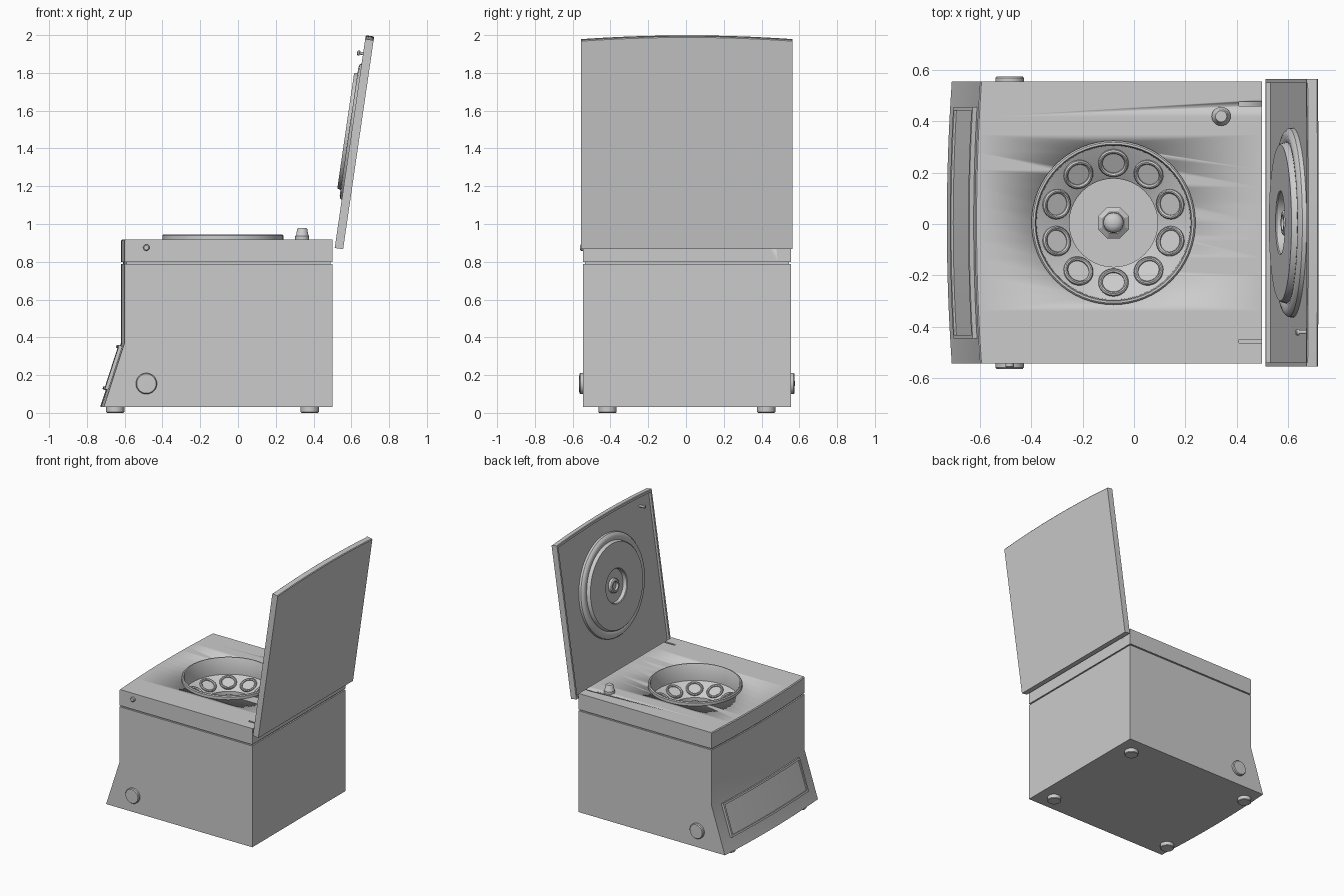
import bpy, bmesh
from math import radians, sin, cos, pi
from mathutils import Matrix, Vector

if "Cube" in bpy.data.objects:
    bpy.data.objects.remove(bpy.data.objects["Cube"])

YC = 0.005                      # centre line of the machine
BOWL = Matrix.Translation((-0.08, YC, 0))


def finish(name, bm, mat=None, angle=35):
    bmesh.ops.recalc_face_normals(bm, faces=bm.faces)
    me = bpy.data.meshes.new(name)
    bm.to_mesh(me)
    bm.free()
    if mat:
        me.transform(mat)
    ob = bpy.data.objects.new(name, me)
    bpy.context.collection.objects.link(ob)
    bpy.ops.object.select_all(action='DESELECT')
    ob.select_set(True)
    bpy.context.view_layer.objects.active = ob
    bpy.ops.object.shade_smooth_by_angle(angle=radians(angle))
    return ob


def loft(name, prof, y0, y1, mat=None, n=16):
    """Extrude an xz profile along y; each point (x, z, bx, bz) bulges mid-width."""
    bm = bmesh.new()
    rows = []
    for i in range(n + 1):
        y = y0 + (y1 - y0) * i / n
        k = 1 - (y / 0.56) ** 2
        rows.append([bm.verts.new((x + bx * k, y, z + bz * k)) for x, z, bx, bz in prof])
    c = len(prof)
    for a, b in zip(rows, rows[1:]):
        for j in range(c):
            bm.faces.new((a[j], a[(j + 1) % c], b[(j + 1) % c], b[j]))
    bm.faces.new(rows[0])
    bm.faces.new(rows[-1])
    return finish(name, bm, mat or Matrix.Translation((0, YC, 0)))


def lathe(name, prof, mat=None, n=48, angle=35):
    """Spin an (r, z) profile around z; r = 0 closes to a point."""
    bm = bmesh.new()
    rings = []
    for r, z in prof:
        count = n if r else 1
        rings.append([bm.verts.new((r * cos(2 * pi * i / n), r * sin(2 * pi * i / n), z))
                      for i in range(count)])
    for a, b in zip(rings, rings[1:]):
        for i in range(n):
            j = (i + 1) % n
            if len(a) == 1:
                bm.faces.new((a[0], b[j], b[i]))
            elif len(b) == 1:
                bm.faces.new((a[i], a[j], b[0]))
            else:
                bm.faces.new((a[i], a[j], b[j], b[i]))
    return finish(name, bm, mat, angle)


def box(name, lo, hi, mat=None):
    bm = bmesh.new()
    bmesh.ops.create_cube(bm, size=1)
    lo, hi = Vector(lo), Vector(hi)
    for v in bm.verts:
        v.co = (lo + hi) / 2 + Vector([a * b for a, b in zip(v.co, hi - lo)])
    return finish(name, bm, mat)


def cut(ob, cutter):
    cutter.hide_render = True
    m = ob.modifiers.new("cut", 'BOOLEAN')
    m.object, m.solver = cutter, 'EXACT'
    bpy.context.view_layer.objects.active = ob
    bpy.ops.object.modifier_apply(modifier=m.name)


def drop(ob):
    bpy.data.objects.remove(ob)


# Housing: lower body, recessed seam, top deck
B = -0.02
body = loft("lower_body", [(-0.71, 0.03, B, 0), (0.5, 0.03, 0, 0), (0.5, 0.788, 0, 0),
                           (-0.60, 0.788, B, 0), (-0.60, 0.37, B, 0)], -0.55, 0.55)
seam = loft("seam", [(-0.59, 0.78, B, 0), (0.49, 0.78, 0, 0), (0.49, 0.805, 0, 0),
                     (-0.59, 0.805, B, 0)], -0.54, 0.54)
deck = loft("top_deck", [(-0.60, 0.798, B, 0), (0.5, 0.798, 0, 0), (0.5, 0.918, 0, 0),
                         (-0.594, 0.918, B, 0), (-0.60, 0.912, B, 0)], -0.55, 0.55)
cutter = lathe("bowl_cutter", [(0, 0.68), (0.312, 0.68), (0.312, 1.1), (0, 1.1)], BOWL)
for ob in (body, seam, deck):
    cut(ob, cutter)
drop(cutter)

# Hinge slots in the deck
for s in (-1, 1):
    y = YC + s * 0.463
    c = box("slot_cutter", (0.41, y - 0.007, 0.89), (0.52, y + 0.007, 0.95))
    cut(deck, c)
    drop(c)

# Sloped control panel: raised frame and inset screen
slope = Vector((0.11, 0, 0.34)).normalized()
out = Vector((-slope.z, 0, slope.x))


def slab(name, s0, s1, h0, h1, y0, y1):
    base = Vector((-0.71, 0, 0.03))
    pts = [base + slope * s + out * h for s, h in ((s0, h0), (s1, h0), (s1, h1), (s0, h1))]
    return loft(name, [(p.x, p.z, B, 0) for p in pts], y0, y1)


slab("panel_screen", 0.10, 0.335, -0.01, 0.009, -0.445, 0.445)
for nm, a, b in (("lower", 0.095, 0.109), ("upper", 0.326, 0.34)):
    slab("panel_frame_" + nm, a, b, -0.01, 0.018, -0.452, 0.452)
for nm, a, b in (("left", 0.438, 0.452), ("right", -0.452, -0.438)):
    slab("panel_frame_" + nm, 0.095, 0.34, -0.01, 0.018, a, b)

# Feet
for x in (-0.65, 0.38):
    for s in (-1, 1):
        lathe("foot", [(0, 0), (0.044, 0), (0.048, 0.004), (0.048, 0.035), (0, 0.035)],
              Matrix.Translation((x, YC + s * 0.42, 0)), 24)

# Round side caps and the small release button
for s in (-1, 1):
    m = Matrix.Translation((-0.485, YC + s * 0.545, 0.155)) @ Matrix.Rotation(-s * pi / 2, 4, 'X')
    lathe("side_cap", [(0, 0), (0.056, 0), (0.056, 0.019), (0.051, 0.025), (0, 0.026)], m, 32)
lathe("release_button", [(0, 0), (0.017, 0), (0.017, 0.016), (0.012, 0.021), (0, 0.021)],
      Matrix.Translation((-0.485, YC - 0.545, 0.875)) @ Matrix.Rotation(pi / 2, 4, 'X'), 20)

# Bowl with raised rim and inward-sloping rotor
lathe("bowl_and_rotor", [(0.32, 0.91), (0.32, 0.939), (0.314, 0.945), (0.306, 0.945), (0.302, 0.939),
                         (0.30, 0.82), (0.178, 0.757), (0.172, 0.752), (0.172, 0.722), (0, 0.722)],
      BOWL, 64)
for i in range(10):
    m = (BOWL @ Matrix.Rotation(radians(90 + 36 * i), 4, 'Z')
         @ Matrix.Translation((0.235, 0, 0.787)) @ Matrix.Rotation(radians(-27), 4, 'Y'))
    lathe("tube_socket", [(0.059, -0.012), (0.059, 0.009), (0.054, 0.015), (0.049, 0.015),
                          (0.043, 0.009), (0.043, 0.003), (0, 0.003)], m, 24)
lathe("hub_nut", [(0, 0.715), (0.066, 0.715), (0.066, 0.75), (0.045, 0.765), (0, 0.765)],
      BOWL @ Matrix.Rotation(pi / 8, 4, 'Z'), 8, 20)
lathe("hub_knob", [(0.04, 0.76), (0.039, 0.785), (0.03, 0.798), (0.016, 0.804), (0, 0.806)], BOWL, 24)

# Latch post on the deck
lathe("latch_post", [(0.037, 0.91), (0.037, 0.937), (0.032, 0.943), (0.027, 0.972), (0.022, 0.979),
                     (0, 0.98)], Matrix.Translation((0.34, 0.42, 0)), 24)

# Open lid: local z runs up the lid, local x is its thickness, then it is tilted back
LID = Matrix.Translation((0.512, YC, 0.873)) @ Matrix.Rotation(radians(8.3), 4, 'Y')
W, T, TOP = 0.56, 0.018, 1.118
loft("lid_panel", [(T, 0, 0, 0), (0.045, 0, 0, 0), (0.045, TOP - 0.005, 0, 0.02),
                   (0.04, TOP, 0, 0.02), (T, TOP, 0, 0.02)], -W, W, LID)
loft("lid_rim_top", [(0, TOP - 0.02, 0, 0.02), (T, TOP - 0.02, 0, 0.02), (T, TOP, 0, 0.02),
                     (0.004, TOP, 0, 0.02), (0, TOP - 0.004, 0, 0.02)], -W, W, LID)
box("lid_rim_bottom", (0, -W, 0), (T, W, 0.015), LID)
for s in (-1, 1):
    a, b = sorted((s * W, s * (W - 0.015)))
    box("lid_rim_side", (0, a, 0), (T, b, TOP), LID)

# Stepped round seal inside the lid
lathe("lid_seal", [(0.37, 0), (0.368, 0.016), (0.358, 0.027), (0.342, 0.032), (0.325, 0.03), (0.315, 0.026),
                   (0.31, 0.045), (0.305, 0.05), (0.125, 0.05), (0.12, 0.046), (0.118, 0.018),
                   (0.052, 0.018), (0.05, 0.036), (0.042, 0.042), (0.03, 0.042), (0.028, 0.025),
                   (0, 0.025)],
      LID @ Matrix.Translation((T, 0, 0.622)) @ Matrix.Rotation(-pi / 2, 4, 'Y'), 64)

# Lid locking pin
lathe("lid_pin", [(0.008, 0), (0.008, 0.035), (0.013, 0.037), (0.013, 0.046), (0.008, 0.05), (0, 0.05)],
      LID @ Matrix.Translation((T, -0.427, 1.04)) @ Matrix.Rotation(-pi / 2, 4, 'Y'), 16)
